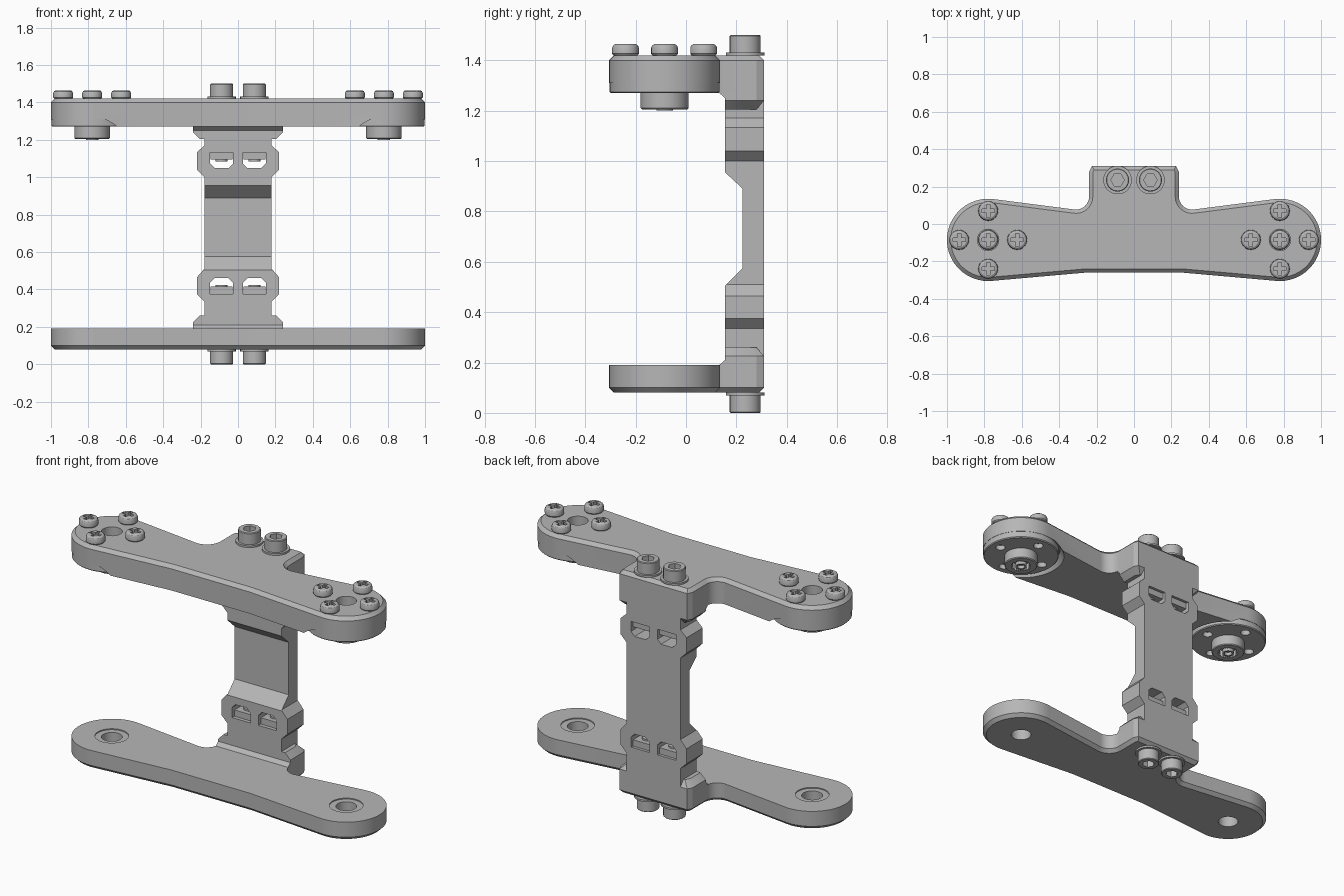
import bpy, bmesh
from math import sin, cos, pi, radians

old = bpy.data.objects.get("Cube")
if old:
    bpy.data.objects.remove(old, do_unlink=True)

grey = bpy.data.materials.new("plain grey")
grey.use_nodes = True
colour = (0.47, 0.47, 0.47, 1)
grey.diffuse_color = colour
grey.node_tree.nodes["Principled BSDF"].inputs["Base Color"].default_value = colour

parts = []


def loft(name, rings, bevel_z=None, bevel=0.02):
    """Skin a list of equal-length rings and cap both ends."""
    bm = bmesh.new()
    loops = [[bm.verts.new(p) for p in ring] for ring in rings]
    n = len(loops[0])
    for a, b in zip(loops, loops[1:]):
        for i in range(n):
            j = (i + 1) % n
            bm.faces.new((a[i], a[j], b[j], b[i]))
    bm.faces.new(loops[0])
    bm.faces.new(loops[-1])
    bmesh.ops.recalc_face_normals(bm, faces=bm.faces)
    if bevel_z is not None:
        rim = [e for e in bm.edges if all(abs(v.co.z - bevel_z) < 1e-4 for v in e.verts)]
        bmesh.ops.bevel(bm, geom=rim, offset=bevel, segments=1, affect='EDGES')
    mesh = bpy.data.meshes.new(name)
    bm.to_mesh(mesh)
    bm.free()
    mesh.materials.append(grey)
    obj = bpy.data.objects.new(name, mesh)
    bpy.context.scene.collection.objects.link(obj)
    parts.append(obj)
    return obj


def circle(r, z, x=0, y=0, n=48, tooth=0):
    return [(x + (r + tooth * (i % 2)) * cos(2 * pi * i / n),
             y + (r + tooth * (i % 2)) * sin(2 * pi * i / n), z) for i in range(n)]


def lathe(name, profile, x=0, y=0, n=48):
    return loft(name, [circle(r, z, x, y, n) for r, z in profile])


def prism_z(name, pts, lo, hi, **kw):
    return loft(name, [[(x, y, z) for x, y in pts] for z in (lo, hi)], **kw)


def prism_y(name, pts, lo, hi):
    return loft(name, [[(x, y, z) for x, z in pts] for y in (lo, hi)])


def prism_x(name, pts, lo, hi):
    return loft(name, [[(x, y, z) for y, z in pts] for x in (lo, hi)])


def cut(target, cutter):
    mod = target.modifiers.new("cut", 'BOOLEAN')
    mod.operation, mod.solver, mod.object = 'DIFFERENCE', 'EXACT', cutter
    bpy.context.view_layer.objects.active = target
    bpy.ops.object.modifier_apply(modifier=mod.name)
    parts.remove(cutter)
    bpy.data.objects.remove(cutter, do_unlink=True)


def copy(src, name, loc, flip=False):
    obj = bpy.data.objects.new(name, src.data)
    obj.location = loc
    if flip:
        obj.rotation_euler.x = pi
    bpy.context.scene.collection.objects.link(obj)
    parts.append(obj)
    return obj


def mirrored(half):
    return half + [(-a, b) for a, b in reversed(half)]


LOBE_X, LOBE_Y, LOBE_R = 0.78, -0.085, 0.22
BOLT_R = 0.155
SIDES = (("left", 1), ("right", -1))


# Arm outline: waisted bar with round ends and a tab at the back
def arm_outline():
    half = [(0.26, -0.26)]
    for i in range(33):
        a = radians(-95 + 192 * i / 32)
        half.append((LOBE_X + LOBE_R * cos(a), LOBE_Y + LOBE_R * sin(a)))
    for i in range(9):
        a = radians(277 - 97 * i / 8)
        half.append((0.31 + 0.07 * cos(a), 0.147 + 0.07 * sin(a)))
    return mirrored(half + [(0.24, 0.28), (0.225, 0.31)])


# Upper arm, thinned under its ends for the discs
upper_arm = prism_z("upper_arm", arm_outline(), 1.27, 1.42, bevel_z=1.42)
lower_arm = prism_z("lower_arm", arm_outline(), 0.08, 0.19, bevel_z=0.08)
for side, s in SIDES:
    x = s * LOBE_X
    cut(upper_arm, lathe("pocket", [(0.255, 1.26), (0.225, 1.31)], x, LOBE_Y, 64))
    cut(upper_arm, lathe("hole", [(0.057, 1.2), (0.057, 1.5)], x, LOBE_Y))
    cut(lower_arm, lathe("hole", [(0.057, 0), (0.057, 0.184), (0.092, 0.184), (0.092, 0.25)],
                         x, LOBE_Y))


# Clamp blocks joining the arms to the column
def clamp_ring(w, front, back, z):
    half = [(w, front), (w, back - 0.03), (w - 0.015, back)]
    return [(x, y, z) for x, y in mirrored(half)]


for name, levels in (("upper_clamp", (1.205, 1.24, 1.25, 1.272)),
                     ("lower_clamp", (0.26, 0.225, 0.21, 0.188))):
    shape = ((0.205, 0.155, 0.28), (0.24, 0.155, 0.31), (0.24, 0.155, 0.31), (0.24, 0.13, 0.31))
    loft(name, [clamp_ring(*s, z) for s, z in zip(shape, levels)])

# Column with side bulges, a front recess and nut slots
column = prism_y("column", mirrored([
    (0.18, 0.2), (0.18, 0.335), (0.22, 0.375), (0.22, 0.465), (0.18, 0.51),
    (0.18, 1.0), (0.22, 1.04), (0.22, 1.133), (0.18, 1.17), (0.18, 1.27)]), 0.155, 0.31)
cut(column, prism_x("recess", [(0.225, 0.575), (0.225, 0.89), (0.155, 0.955), (0.1, 0.955),
                               (0.1, 0.505), (0.155, 0.505)], -0.3, 0.3))
for side, s in SIDES:
    x = s * 0.088
    for level, seat, d in (("upper", 1.133, -1), ("lower", 0.377, 1)):
        slot = [(0.061, 0), (0.061, 0.06), (0.037, 0.084)]
        cut(column, prism_y("slot", [(x + a, seat + d * b) for a, b in mirrored(slot)], 0.1, 0.4))
        # Square nut and the bolt tip showing through it
        nut = [(x + a, 0.235 + b) for a, b in ((-.059, -.058), (.059, -.058), (.059, .058), (-.059, .058))]
        prism_z(f"{level}_{side}_nut", nut, seat - d * 0.002, seat + d * 0.038)
        lathe(f"{level}_{side}_bolt_tip", [(0.032, seat), (0.032, seat + d * 0.048)], x, 0.235, 24)

# Socket bolts with washers, two above and two below
bolt = lathe("upper_left_bolt", [(0.0615, 0.005), (0.0615, 0.076), (0.0575, 0.08)])
cut(bolt, lathe("socket", [(0.036, 0.04), (0.036, 0.1)], n=6))
washer = lathe("upper_left_washer", [(0.076, 0), (0.076, 0.011)])
for src, kind in ((bolt, "bolt"), (washer, "washer")):
    src.location = (0.088, 0.235, 1.42)
    copy(src, "upper_right_" + kind, (-0.088, 0.235, 1.42))
    for side, s in SIDES:
        copy(src, f"lower_{side}_{kind}", (s * 0.088, 0.235, 0.08), flip=True)

# Round-edged cross-head screws
screw = lathe("left_centre_screw", [(0.048, 0), (0.053, 0.006), (0.053, 0.03), (0.049, 0.039), (0.04, 0.045)], n=32)
quarter = [(0.034, -0.009), (0.034, 0.009), (0.009, 0.009)]
cross = []
for k in range(4):
    c, s = round(cos(k * pi / 2)), round(sin(k * pi / 2))
    cross += [(c * a - s * b, s * a + c * b) for a, b in quarter]
cut(screw, prism_z("cross", cross, 0.02, 0.1))
screw.location = (LOBE_X, LOBE_Y, 1.305)
copy(screw, "right_centre_screw", (-LOBE_X, LOBE_Y, 1.305))
for side, s in SIDES:
    for k, place in enumerate(("outer", "back", "inner", "front")):
        copy(screw, f"{side}_{place}_screw", (s * (LOBE_X + BOLT_R * cos(k * pi / 2)),
                                             LOBE_Y + BOLT_R * sin(k * pi / 2), 1.42))

# Output disc with a toothed hub, and the screw tip inside it
rings = [circle(r, z, n=64) for r, z in ((0.218, 1.312), (0.218, 1.275), (0.213, 1.27),
                                         (0.095, 1.27), (0.095, 1.21), (0.09, 1.205))]
rings += [circle(0.052, z, n=64, tooth=0.008) for z in (1.205, 1.245)]
disc = loft("left_disc", rings)
for k in range(4):
    a = k * pi / 2
    cut(disc, lathe("hole", [(0.028, 1.25), (0.028, 1.3)], BOLT_R * cos(a), BOLT_R * sin(a), 24))
tip = loft("left_disc_screw_tip", [circle(r, z, n=24) for r, z in
                                   ((0.033, 1.26), (0.033, 1.2), (0.022, 1.2), (0.022, 1.22))])
for src, kind in ((disc, "disc"), (tip, "disc_screw_tip")):
    src.location = (LOBE_X, LOBE_Y, 0)
    copy(src, "right_" + kind, (-LOBE_X, LOBE_Y, 0))

# Smooth curved walls, keep machined edges sharp
bpy.ops.object.select_all(action='DESELECT')
for obj in parts:
    obj.select_set(True)
bpy.context.view_layer.objects.active = upper_arm
bpy.ops.object.shade_smooth_by_angle(angle=radians(25))
